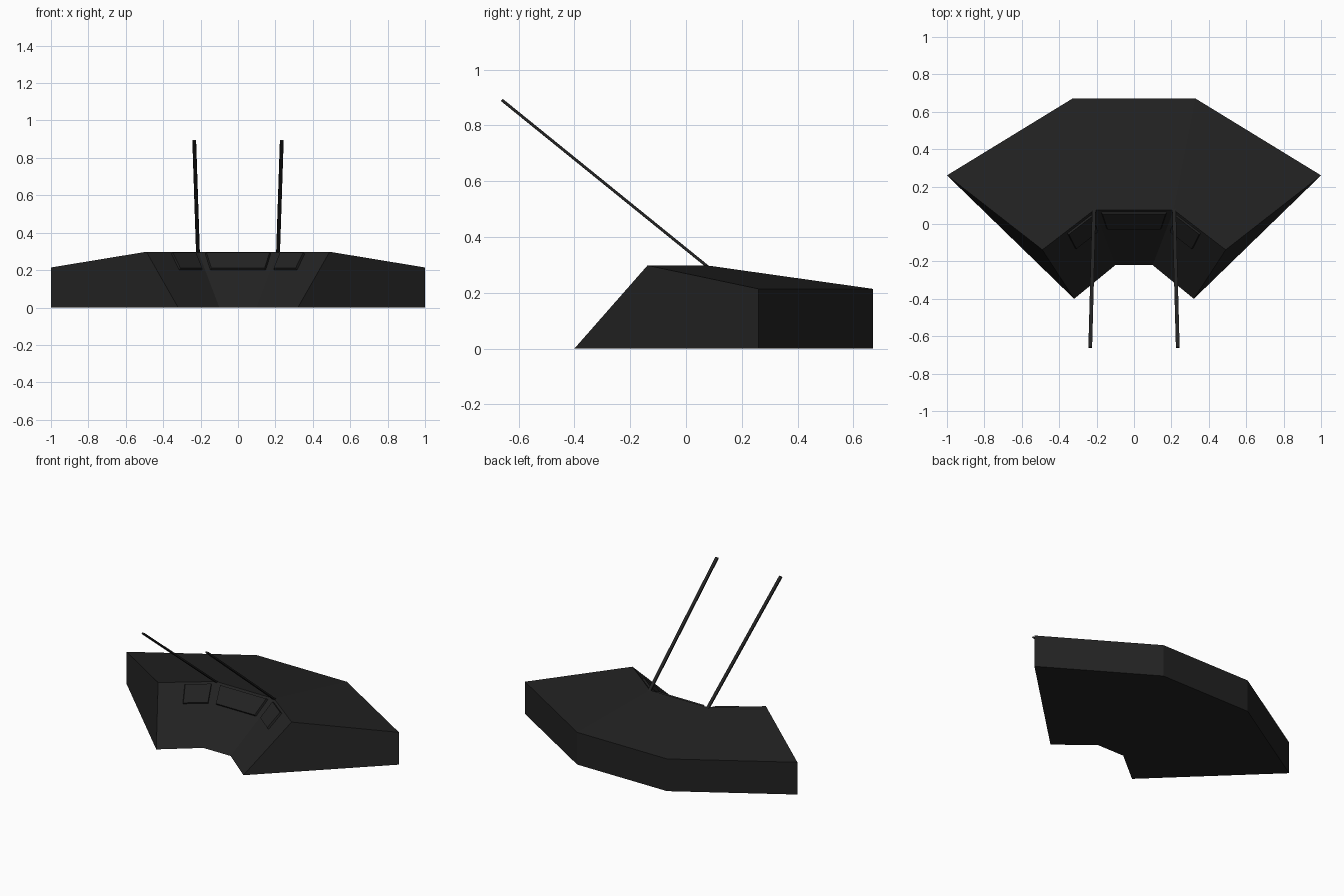
import bpy
from mathutils import Vector as V

if "Cube" in bpy.data.objects:
    bpy.data.objects.remove(bpy.data.objects["Cube"])

mat = bpy.data.materials.new("dark_paint")
mat.diffuse_color = (0.016, 0.016, 0.016, 1)
mat.use_nodes = True
mat.node_tree.nodes["Principled BSDF"].inputs["Base Color"].default_value = mat.diffuse_color


def add_mesh(name, verts, faces):
    me = bpy.data.meshes.new(name)
    me.from_pydata([tuple(v) for v in verts], [], faces)
    me.materials.append(mat)
    ob = bpy.data.objects.new(name, me)
    bpy.context.collection.objects.link(ob)
    return ob


def mirrored(half):
    return half + [(-x, y, z) for x, y, z in reversed(half)]


def box_faces(n):
    sides = [(i, (i + 1) % n, n + (i + 1) % n, n + i) for i in range(n)]
    return sides + [tuple(reversed(range(n))), tuple(range(n, 2 * n))]


# Hull: angular eight-sided plan, right half mirrored (inner, prong, wing, back)
bottom = mirrored([(.1, -.22, 0), (.32, -.4, 0), (1, .26, 0), (.33, .67, 0)])
top = mirrored([(.213, .075, .298), (.49, -.138, .298), (1, .26, .214), (.33, .67, .214)])
faces = box_faces(8)[:-1]
faces += [(8, 9, 10, 11), (12, 13, 14, 15), (8, 11, 12, 15)]
add_mesh("hull", bottom + top, faces)


# Raised window panels lying on the sloped front faces
def panel(name, a, b, u0, u1, v0=.67, v1=.965, depth=.012):
    def point(u, v):
        lo = V(bottom[a]).lerp(V(bottom[b]), u)
        hi = V(top[a]).lerp(V(top[b]), u)
        return lo.lerp(hi, v)
    quad = [point(u0, v0), point(u1, v0), point(u1, v1), point(u0, v1)]
    n = (quad[1] - quad[0]).cross(quad[3] - quad[0]).normalized()
    inset = [p.lerp(sum(quad, V()) / 4, .05) + n * depth for p in quad]
    back = [p - n * .004 for p in quad]
    add_mesh(name, back + inset, box_faces(4))


panel("centre_window", 7, 0, .075, .925)
panel("right_window", 0, 1, .065, .54)
panel("left_window", 6, 7, .46, .935)

# Slim forward-leaning antennas
for name, s in (("right_antenna", 1), ("left_antenna", -1)):
    start, end = V((s * .214, .082, .29)), V((s * .234, -.66, .891))
    d = (end - start).normalized()
    side = d.cross(V((0, 0, 1))).normalized() * .01
    up = side.cross(d).normalized() * .005
    ring = [-side - up, side - up, side + up, -side + up]
    add_mesh(name, [start + r for r in ring] + [end + r for r in ring], box_faces(4))
